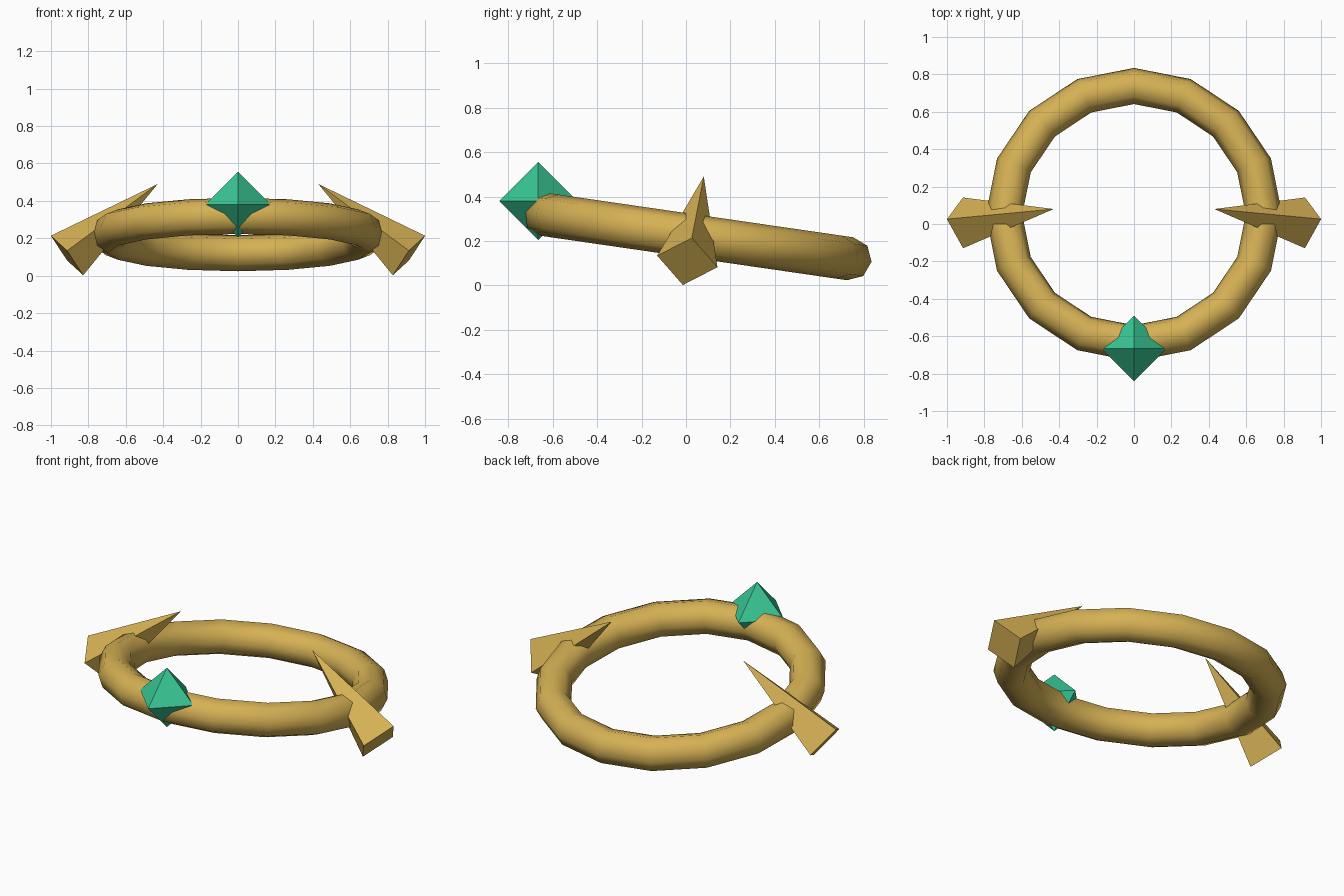
import bpy
import math
from mathutils import Vector, Matrix

if "Cube" in bpy.data.objects:
    bpy.data.objects.remove(bpy.data.objects["Cube"])


def material(name, rgb):
    m = bpy.data.materials.new(name)
    m.diffuse_color = (*rgb, 1.0)
    m.use_nodes = True
    m.node_tree.nodes["Principled BSDF"].inputs["Base Color"].default_value = m.diffuse_color
    return m


gold = material("gold", (0.67, 0.44, 0.09))
green = material("emerald green", (0.04, 0.57, 0.30))


def finish(name, mat):
    ob = bpy.context.object
    ob.name = name
    ob.data.materials.append(mat)
    return ob


# Ring band, raised at the front
bpy.ops.mesh.primitive_torus_add(
    major_segments=16, minor_segments=8, major_radius=0.695, minor_radius=0.0975,
    location=(0, 0.05, 0.22), rotation=(math.radians(-8.25), 0, 0))
ring = finish("ring_band", gold)
bpy.ops.object.shade_smooth()

# Octahedral gem set in the front of the band
bpy.ops.mesh.primitive_cone_add(vertices=4, radius1=0.175, radius2=0, depth=0.175,
                                end_fill_type='NOTHING',
                                location=(0, -0.665, 0.38 + 0.0875))
gem = finish("gem", green)
bpy.ops.object.transform_apply(location=True, rotation=True, scale=True)
mirror = gem.modifiers.new("lower_half", 'MIRROR')
mirror.use_axis = (False, False, True)
pivot = bpy.data.objects.new("gem_pivot", None)
pivot.location = (0, -0.665, 0.38)
pivot.hide_render = True
bpy.context.collection.objects.link(pivot)
mirror.mirror_object = pivot

# Four-sided spikes piercing the band at both sides
base = Vector((0.914, 0.006, 0.108))
tip = Vector((0.43, 0.08, 0.49))
axis = (tip - base).normalized()
side = Vector((0.17, 0.04, 0.21))
side = (side - axis * side.dot(axis)).normalized()
frame = Matrix((side, axis.cross(side), axis)).transposed().to_4x4()
length = (tip - base).length
bpy.ops.mesh.primitive_cone_add(vertices=4, radius1=0.138, radius2=0, depth=length)
spikes = finish("side_spikes", gold)
spikes.data.transform(Matrix.Translation((base + tip) / 2) @ frame)
spikes.modifiers.new("other_side", 'MIRROR').use_axis = (True, False, False)
